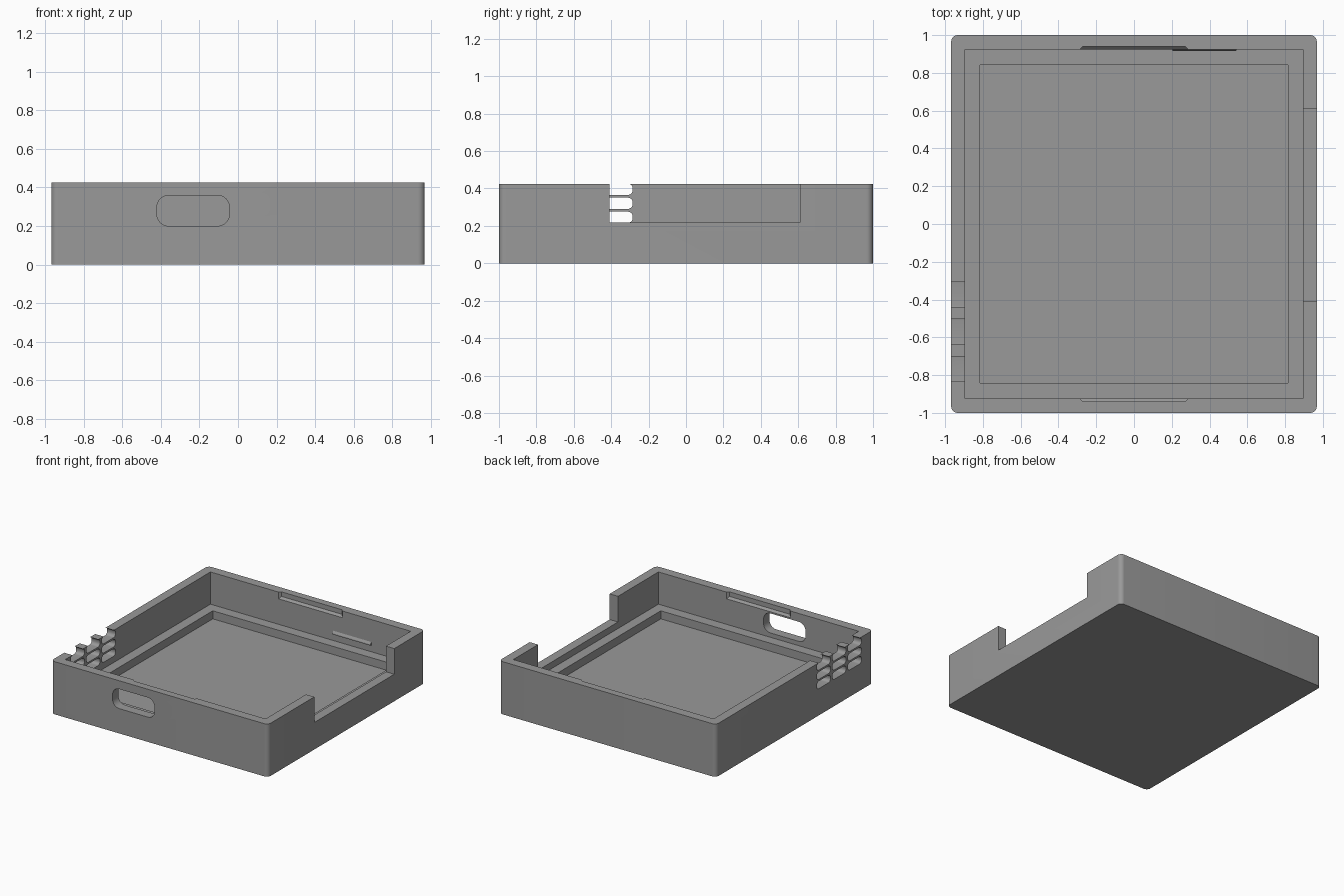
import bpy, bmesh, math

if "Cube" in bpy.data.objects:
    bpy.data.objects.remove(bpy.data.objects["Cube"])

grey = bpy.data.materials.new("mid grey")
grey.diffuse_color = (0.32, 0.32, 0.32, 1)
grey.use_nodes = True
grey.node_tree.nodes["Principled BSDF"].inputs["Base Color"].default_value = grey.diffuse_color

HX, HY, H = 0.968, 1.0, 0.425      # outer half sizes and height
IX, IY = 0.894, 0.925              # inner wall faces


def finish(name, bm):
    bmesh.ops.recalc_face_normals(bm, faces=bm.faces)
    me = bpy.data.meshes.new(name)
    bm.to_mesh(me)
    bm.free()
    me.materials.append(grey)
    ob = bpy.data.objects.new(name, me)
    bpy.context.collection.objects.link(ob)
    return ob


def loft(name, loop_a, loop_b):
    """Solid between two matching loops of points."""
    bm = bmesh.new()
    a = [bm.verts.new(p) for p in loop_a]
    b = [bm.verts.new(p) for p in loop_b]
    bm.faces.new(a)
    bm.faces.new(b)
    for i in range(len(a)):
        j = (i + 1) % len(a)
        bm.faces.new((a[i], a[j], b[j], b[i]))
    return finish(name, bm)


def prism(name, axis, u0, u1, v0, v1, lo, hi, r=0.0, seg=8):
    """Rectangle, rounded by r, extruded along an axis from lo to hi."""
    pts = []
    corners = ((u1, v1, 0), (u0, v1, 90), (u0, v0, 180), (u1, v0, 270))
    for u, v, start in corners:
        cu = u - r if u == u1 else u + r
        cv = v - r if v == v1 else v + r
        for k in range(seg + 1 if r else 1):
            t = math.radians(start + 90 * k / seg)
            pts.append((cu + r * math.cos(t), cv + r * math.sin(t)))
    place = {"X": lambda u, v, d: (d, u, v),
             "Y": lambda u, v, d: (u, d, v),
             "Z": lambda u, v, d: (u, v, d)}[axis]
    return loft(name, [place(u, v, lo) for u, v in pts],
                [place(u, v, hi) for u, v in pts])


def rect_y(x0, x1, z0, z1, y):
    return [(x0, y, z0), (x1, y, z0), (x1, y, z1), (x0, y, z1)]


# Tray shell
tray = prism("tray", "Z", -HX, HX, -HY, HY, 0, H, r=0.035)

# Cavity, sunken floor, side gap and cable opening
cutters = [
    prism("cavity_cutter", "Z", -IX, IX, -IY, IY, 0.165, 0.6),
    prism("floor_cutter", "Z", -0.814, 0.814, -0.841, 0.841, 0.10, 0.3),
    prism("side_gap_cutter", "X", -0.41, 0.61, 0.218, 0.6, 0.8, 1.2),
    prism("cable_cutter", "Y", -0.42, -0.045, 0.20, 0.358, -1.2, -0.88, r=0.06),
]

# Vent slots, three columns by three rows, in the left wall
for col in range(3):
    yc = -0.3725 - 0.1975 * col
    for row in range(3):
        z = 0.216 + 0.0748 * row
        cutters.append(prism("vent_cutter", "X", yc - 0.0875, yc + 0.0875,
                             z, z + 0.06, -1.2, -0.85, r=0.026, seg=6))

# Lid catch grooves with sloped ends, front and back
for s in (-1, 1):
    cutters.append(loft("catch_cutter",
                        rect_y(-0.297, 0.297, 0.358, 0.5, s * (IY - 0.012)),
                        rect_y(-0.270, 0.270, 0.388, 0.5, s * (IY + 0.016))))

for cutter in cutters:
    mod = tray.modifiers.new("cut", "BOOLEAN")
    mod.operation = "DIFFERENCE"
    mod.solver = "EXACT"
    mod.object = cutter
    bpy.context.view_layer.objects.active = tray
    bpy.ops.object.modifier_apply(modifier=mod.name)
    bpy.data.objects.remove(cutter)

# Small sloped rib inside the back wall
loft("back_rib", rect_y(0.20, 0.545, 0.218, 0.252, IY + 0.005),
     rect_y(0.205, 0.54, 0.218, 0.228, IY - 0.01))

# Smooth rounded corners, keep hard edges
bpy.ops.object.select_all(action="DESELECT")
tray.select_set(True)
bpy.context.view_layer.objects.active = tray
bpy.ops.object.shade_smooth_by_angle(angle=math.radians(30))
